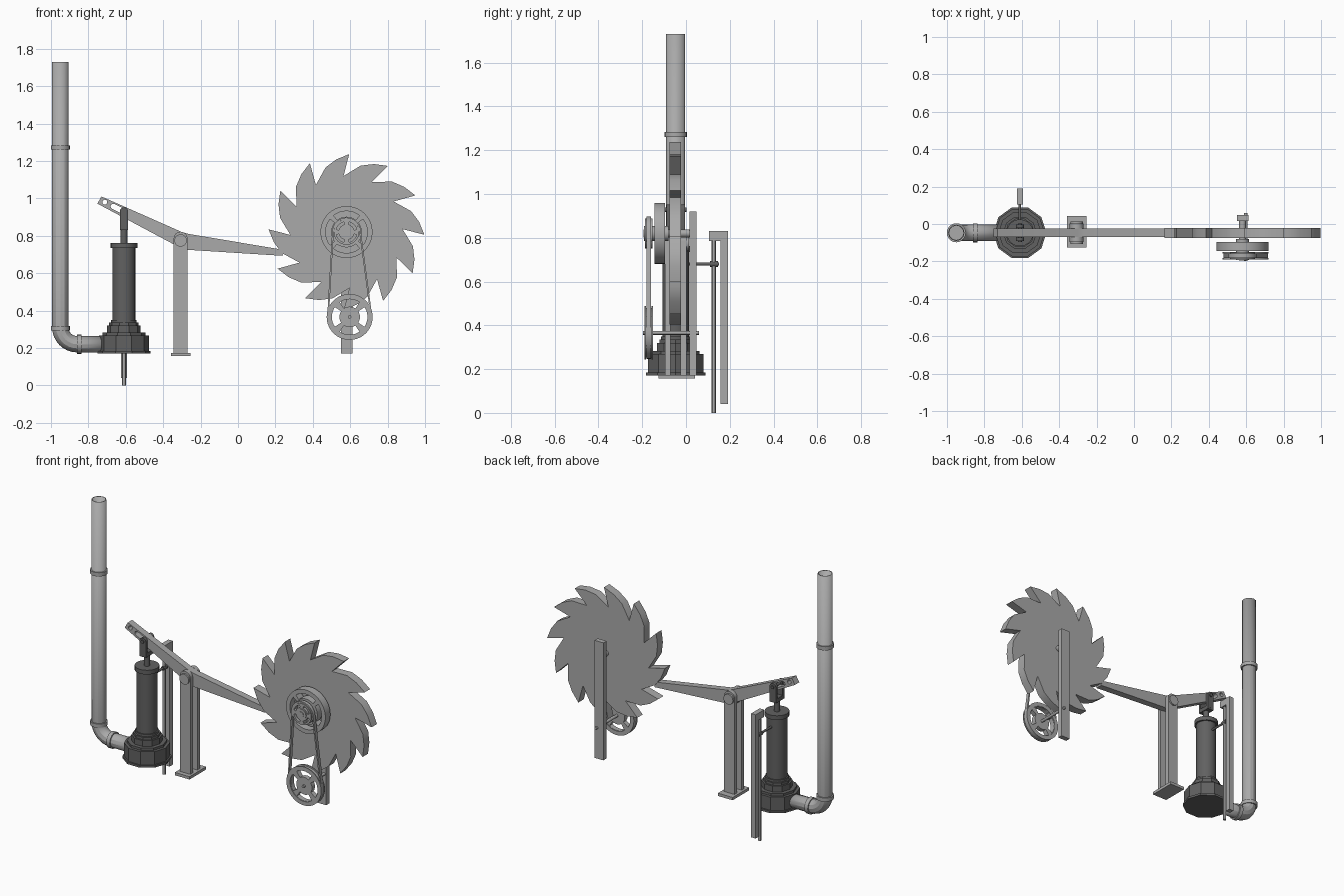
import bpy, math
from math import pi, cos, sin
from mathutils import Vector

if "Cube" in bpy.data.objects:
    bpy.data.objects.remove(bpy.data.objects["Cube"])

Y = -0.047  # main plane of pump, arm and wheel


def material(name, v):
    m = bpy.data.materials.new(name)
    m.diffuse_color = (v, v, v, 1)
    m.use_nodes = True
    m.node_tree.nodes["Principled BSDF"].inputs["Base Color"].default_value = m.diffuse_color
    return m


LIGHT = material("light grey metal", 0.40)
DARK = material("dark grey iron", 0.12)


def finish(ob, name, mat, smooth=True):
    ob.name = name
    ob.data.materials.clear()
    ob.data.materials.append(mat)
    bpy.ops.object.select_all(action='DESELECT')
    ob.select_set(True)
    bpy.context.view_layer.objects.active = ob
    if ob.type == 'CURVE':
        bpy.ops.object.convert(target='MESH')
        ob = bpy.context.object
    if smooth:
        bpy.ops.object.shade_smooth_by_angle(angle=math.radians(30))
    return ob


def box(name, x, y, z, mat=LIGHT):
    """Box from (min, max) ranges."""
    bpy.ops.mesh.primitive_cube_add(size=1)
    ob = bpy.context.object
    ob.location = [(a + b) / 2 for a, b in (x, y, z)]
    ob.scale = [b - a for a, b in (x, y, z)]
    return finish(ob, name, mat, False)


def rod(name, a, b, r, mat=LIGHT, sides=20, spin=0):
    """Cylinder between two points."""
    a, b = Vector(a), Vector(b)
    bpy.ops.mesh.primitive_cylinder_add(vertices=sides, radius=r, depth=(b - a).length)
    ob = bpy.context.object
    ob.location = (a + b) / 2
    ob.rotation_euler = (b - a).to_track_quat('Z', 'Y').to_euler() if spin == 0 else (0, 0, spin)
    return finish(ob, name, mat)


def plate(name, y0, y1, outlines, mat=LIGHT):
    """Flat x-z outline, inner outlines are holes, thickened from y0 to y1."""
    cu = bpy.data.curves.new(name, 'CURVE')
    cu.dimensions, cu.fill_mode, cu.extrude = '2D', 'BOTH', (y1 - y0) / 2
    for pts in outlines:
        s = cu.splines.new('POLY')
        s.points.add(len(pts) - 1)
        for p, (x, z) in zip(s.points, pts):
            p.co = (x, z, 0, 1)
        s.use_cyclic_u = True
    ob = bpy.data.objects.new(name, cu)
    bpy.context.collection.objects.link(ob)
    ob.location.y = (y0 + y1) / 2
    ob.rotation_euler.x = pi / 2
    return finish(ob, name, mat)


def arc(c, r, a0, a1, n):
    return [(c[0] + r * cos(a0 + (a1 - a0) * i / n), c[1] + r * sin(a0 + (a1 - a0) * i / n))
            for i in range(n + 1)]


def circle(c, r, n=32):
    return arc(c, r, 0, 2 * pi, n)[:-1]


def slots(c, r0, r1, gap, turn=0):
    """Four curved openings between the spokes of a pulley."""
    out = []
    for k in range(4):
        a, b = turn + k * pi / 2 + gap, turn + (k + 1) * pi / 2 - gap
        out.append(arc(c, r1, a, b, 8) + arc(c, r0, b, a, 8))
    return out


def loop(ca, ra, cb, rb):
    """Outline of a belt (or slot) stretched round two circles."""
    d = Vector(cb) - Vector(ca)
    t, al = math.atan2(d.y, d.x), math.acos((ra - rb) / d.length)
    return arc(ca, ra, t + al, t + 2 * pi - al, 16) + arc(cb, rb, t - al, t + al, 16)


# Outlet pipe with elbow and collars
PX, PZ, R = -0.95, 0.22, 0.09
path = [(PX, 1.73)] + arc((PX + R, PZ + R), R, pi, 1.5 * pi, 8) + [(-0.72, PZ)]
cu = bpy.data.curves.new("outlet_pipe", 'CURVE')
cu.dimensions, cu.bevel_depth, cu.bevel_resolution = '3D', 0.041, 4
s = cu.splines.new('POLY')
s.points.add(len(path) - 1)
for p, (x, z) in zip(s.points, path):
    p.co = (x, Y, z, 1)
pipe = bpy.data.objects.new("outlet_pipe", cu)
bpy.context.collection.objects.link(pipe)
pipe = finish(pipe, "outlet_pipe", LIGHT)
wall = pipe.modifiers.new("wall", 'SOLIDIFY')
wall.thickness, wall.offset = 0.005, 0
for z in (1.272, 0.306):
    plate_z = rod("pipe_collar", (PX, Y, z - 0.012), (PX, Y, z + 0.012), 0.051)
rod("pipe_collar", (-0.862, Y, PZ), (-0.838, Y, PZ), 0.051)

# Pump body: stacked ten-sided base, then the barrel
PC = -0.61
for name, z0, z1, r, n in (("base_flange", 0.17, 0.184, 0.142, 10),
                           ("base_body", 0.184, 0.268, 0.133, 10),
                           ("base_step", 0.268, 0.283, 0.115, 10),
                           ("base_neck", 0.283, 0.32, 0.09, 10),
                           ("base_ring", 0.32, 0.336, 0.079, 10),
                           ("barrel_foot", 0.336, 0.35, 0.068, 20),
                           ("barrel", 0.35, 0.735, 0.061, 20),
                           ("barrel_cap", 0.735, 0.762, 0.072, 20),
                           ("piston_rod", 0.76, 0.84, 0.018, 16)):
    rod(name, (PC, Y, z0), (PC, Y, z1), r, DARK, n, pi / 10)

# Clevis joining the piston rod to the arm
box("clevis_bridge", (PC - 0.022, PC + 0.022), (Y - 0.042, Y + 0.042), (0.83, 0.855), DARK)
for s in (-1, 1):
    yc = Y + s * 0.034
    plate("clevis_prong", yc - 0.009, yc + 0.009,
          [[(PC - 0.022, 0.84), (PC + 0.022, 0.84)] + arc((PC, 0.93), 0.022, 0, pi, 10)], DARK)
rod("clevis_pin", (PC, Y - 0.05, 0.928), (PC, Y + 0.05, 0.928), 0.01, DARK)

# Rocking arm with end hole and slot
plate("rocking_arm", Y - 0.022, Y + 0.022, [
    [(-0.73, 1.01), (-0.752, 0.972), (-0.345, 0.755), (-0.33, 0.735), (-0.27, 0.725),
     (0.238, 0.693), (0.243, 0.725), (-0.265, 0.81), (-0.30, 0.82)],
    circle((-0.712, 0.98), 0.013, 16),
    loop((-0.667, 0.957), 0.014, (-0.625, 0.936), 0.014)])

# Arm stand: two uprights on a footed base, with pivot bolt
SX = -0.307
for s in (-1, 1):
    yc = Y + s * 0.036
    plate("stand_upright", yc - 0.013, yc + 0.013,
          [[(SX - 0.037, 0.17), (SX + 0.037, 0.17)] + arc((SX, 0.785), 0.037, 0, pi, 12)])
rod("pivot_bolt", (SX, Y - 0.06, 0.775), (SX, Y + 0.06, 0.775), 0.033)
box("stand_base", (SX - 0.052, SX + 0.052), (-0.125, 0.042), (0.156, 0.174))

# Saw-toothed wheel
C = (0.58, 0.82)
teeth = []
for k in range(12):
    t = math.radians(-2 - 30 * k)
    for r, off in ((0.363, 20), (0.392, 10), (0.417, 0), (0.30, 5)):
        a = t + math.radians(off)
        teeth.append((C[0] + r * cos(a), C[1] + r * sin(a)))
plate("toothed_wheel", Y - 0.029, Y + 0.025, [teeth])

# Drive pulley beside the wheel, with its hub
plate("drive_pulley", -0.145, -0.095, [circle(C, 0.139, 40)] + slots(C, 0.082, 0.112, 0.12, pi / 4))
plate("hub_pulley", -0.187, -0.152, [circle(C, 0.068)] + slots(C, 0.042, 0.056, 0.25))
rod("wheel_axle", (C[0], -0.195, C[1]), (C[0], 0.03, C[1]), 0.018)
rod("hub_boss", (C[0], -0.192, C[1]), (C[0], -0.08, C[1]), 0.034)

# Lower pulley, spoked
L = (0.597, 0.366)
plate("lower_pulley", -0.185, -0.155, [circle(L, 0.114, 40)] + slots(L, 0.055, 0.095, 0.2, pi / 4))
for y in (-0.189, -0.157):
    plate("lower_pulley_flange", y, y + 0.006, [circle(L, 0.123, 40), circle(L, 0.097, 40)])
rod("lower_axle", (L[0], -0.197, L[1]), (L[0], 0.06, L[1]), 0.009)

# Drive belt
plate("belt", -0.181, -0.159, [loop(C, 0.077, L, 0.12), loop(C, 0.068, L, 0.111)])

# Wheel support post
box("wheel_post", (0.55, 0.612), (0.016, 0.048), (0.17, 0.92))

# Guide rail behind the pump, with hanging rod and link
box("guide_rail", (PC - 0.016, PC + 0.016), (0.158, 0.191), (0.04, 0.83))
box("guide_head", (PC - 0.016, PC + 0.016), (0.105, 0.191), (0.785, 0.83))
rod("guide_rod", (PC, 0.127, 0), (PC, 0.127, 0.79), 0.01, LIGHT, 12)
rod("guide_link", (PC, 0.0, 0.68), (PC, 0.15, 0.68), 0.007, DARK, 12)
rod("link_collar", (PC, 0.11, 0.68), (PC, 0.147, 0.68), 0.013, DARK, 12)
